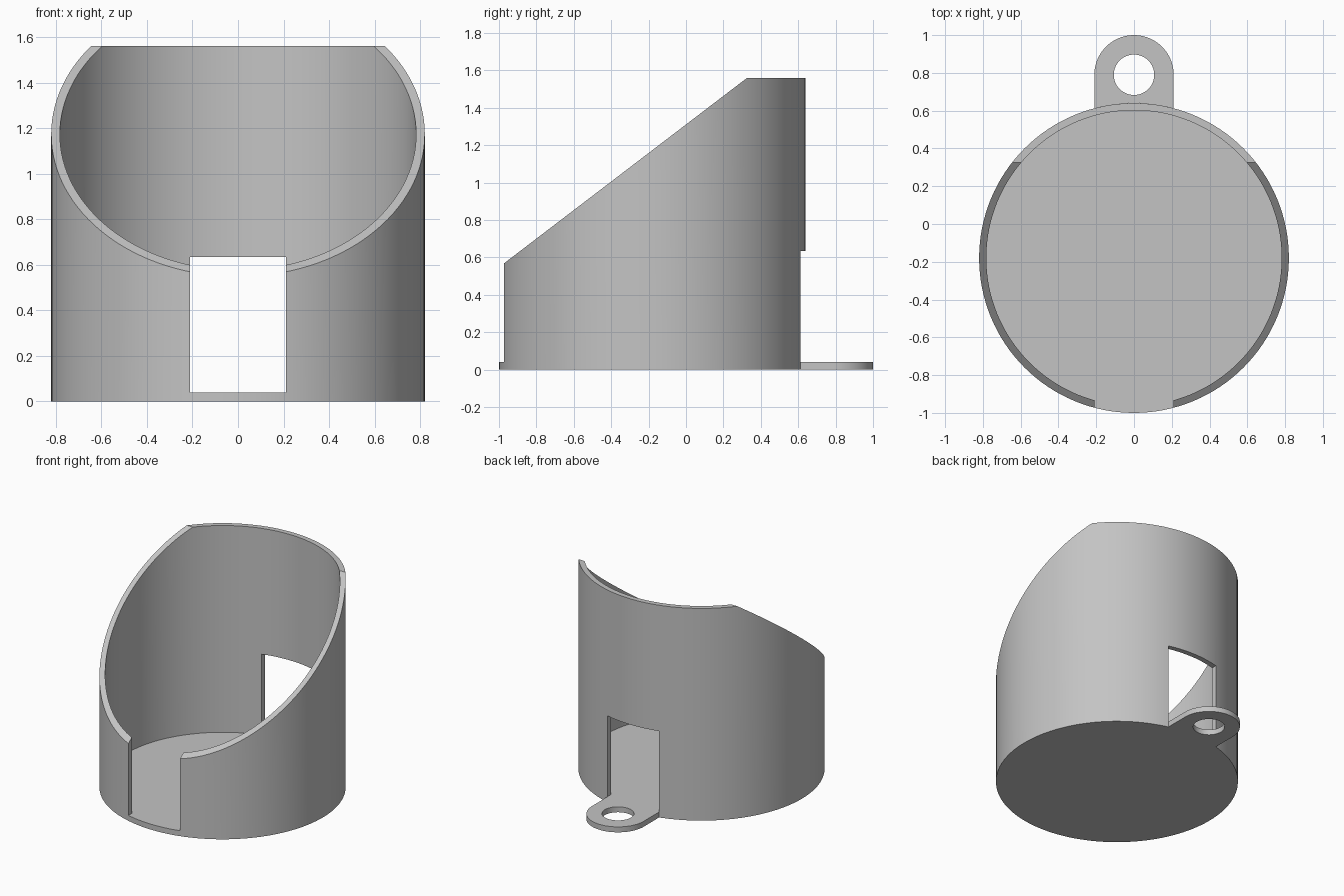
import bpy, bmesh, math

if "Cube" in bpy.data.objects:
    bpy.data.objects.remove(bpy.data.objects["Cube"])

R_OUT, R_IN, CY = 0.82, 0.782, -0.18      # cup radii and centre
FLOOR, TOP = 0.04, 1.56
SLOT, SLOT_TOP = 0.21, 0.635              # slot half width and top
TAB_Y, HOLE_R = 0.79, 0.107
SEGS = 128

grey = bpy.data.materials.new("light grey")
grey.use_nodes = True
colour = (0.55, 0.55, 0.55, 1)
grey.diffuse_color = colour
grey.node_tree.nodes["Principled BSDF"].inputs["Base Color"].default_value = colour


def prism(name, outline, direction):
    """Extrude a closed outline of 3D points along a direction."""
    bm = bmesh.new()
    face = bm.faces.new([bm.verts.new(p) for p in outline])
    ext = bmesh.ops.extrude_face_region(bm, geom=[face])
    verts = [g for g in ext["geom"] if isinstance(g, bmesh.types.BMVert)]
    bmesh.ops.translate(bm, verts=verts, vec=direction)
    bmesh.ops.recalc_face_normals(bm, faces=bm.faces)
    mesh = bpy.data.meshes.new(name)
    bm.to_mesh(mesh)
    bm.free()
    mesh.materials.append(grey)
    obj = bpy.data.objects.new(name, mesh)
    bpy.context.collection.objects.link(obj)
    return obj


def arc(radius, cy, z, start, end, count):
    angles = [start + (end - start) * i / count for i in range(count + 1)]
    return [(radius * math.cos(a), cy + radius * math.sin(a), z) for a in angles]


def circle(radius, cy, z, count=SEGS):
    return arc(radius, cy, z, 0, 2 * math.pi, count)[:-1]


def combine(target, tool, operation):
    """Apply a boolean, then discard the tool object."""
    tool.hide_render = True
    mod = target.modifiers.new(operation.title(), "BOOLEAN")
    mod.operation, mod.solver, mod.object = operation, "EXACT", tool
    bpy.context.view_layer.objects.active = target
    bpy.ops.object.modifier_apply(modifier=mod.name)
    bpy.data.objects.remove(tool)


# Open cup with a thin floor
cup = prism("cup_holder", circle(R_OUT, CY, 0), (0, 0, TOP))
combine(cup, prism("cavity", circle(R_IN, CY, FLOOR), (0, 0, 2)), "DIFFERENCE")

# Slanted front opening
slope = [(-2, -0.97 - 0.325 * 2, 0.57 - 0.2475 * 2), (-2, 0.325 + 0.65, 1.56 + 0.495),
         (-2, 0.325 + 0.65, 3), (-2, -1.62, 3)]
combine(cup, prism("slant_cutter", slope, (4, 0, 0)), "DIFFERENCE")

# Slot through the front and back walls
slot = [(-SLOT, -2, FLOOR), (SLOT, -2, FLOOR), (SLOT, -2, SLOT_TOP), (-SLOT, -2, SLOT_TOP)]
combine(cup, prism("slot_cutter", slot, (0, 4, 0)), "DIFFERENCE")

# Rounded hanging tab whose root follows the floor edge
half = math.asin(SLOT / R_OUT)
outline = arc(SLOT, TAB_Y, 0, 0, math.pi, 48)
outline += arc(R_OUT, CY, 0, math.pi / 2 + half, math.pi / 2 - half, 16)
tab = prism("hanging_tab", outline, (0, 0, FLOOR))
combine(tab, prism("hole_cutter", circle(HOLE_R, TAB_Y, -1, 64), (0, 0, 2)), "DIFFERENCE")

# Smooth walls with sharp rims
for obj in (cup, tab):
    bpy.ops.object.select_all(action="DESELECT")
    obj.select_set(True)
    bpy.context.view_layer.objects.active = obj
    bpy.ops.object.shade_smooth_by_angle(angle=math.radians(30))
